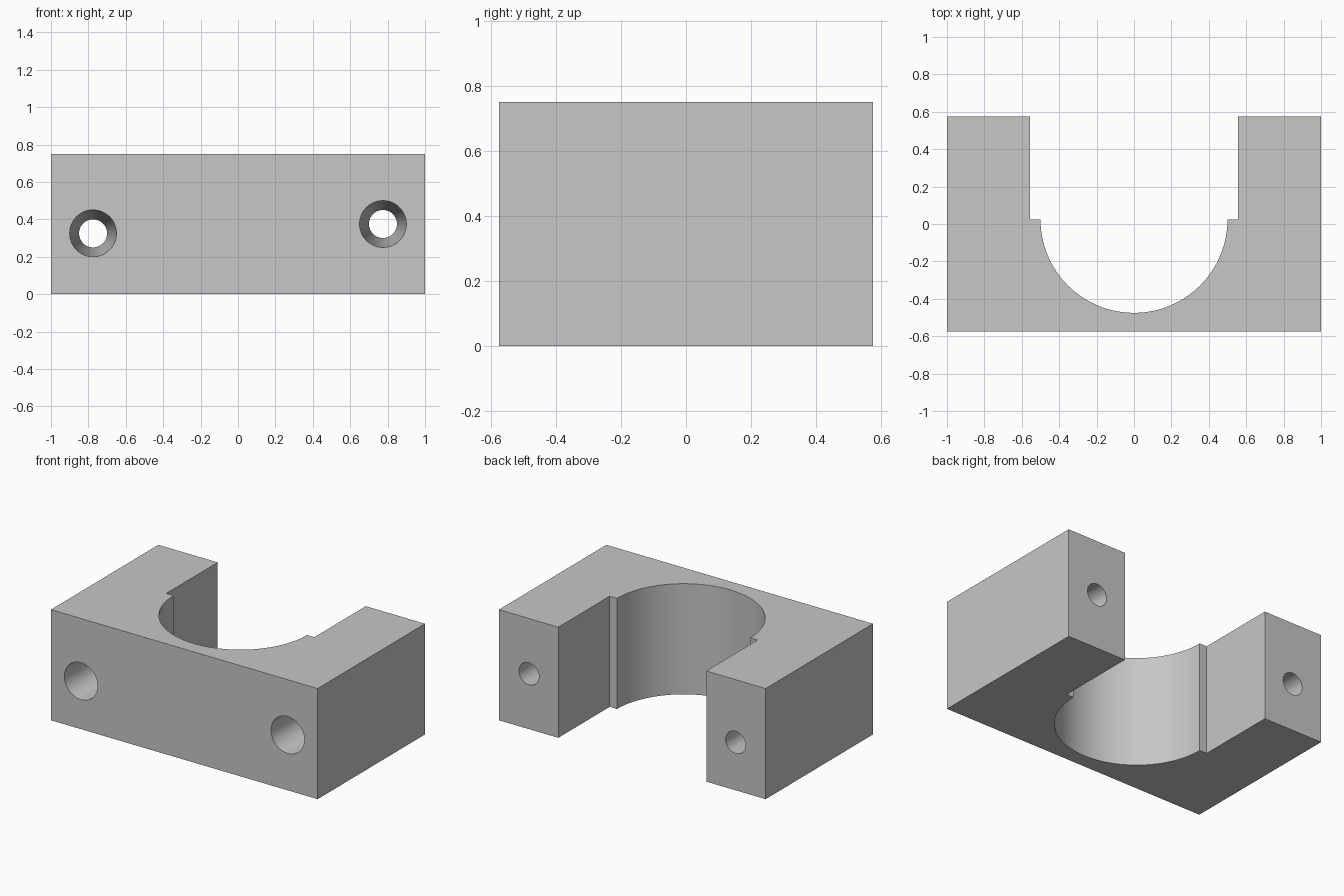
import bpy
import bmesh
import math

cube = bpy.data.objects.get("Cube")
if cube:
    bpy.data.objects.remove(cube, do_unlink=True)

HEIGHT, DEPTH = 0.75, 0.575
SLOT, STEP_Y, RADIUS = 0.555, 0.025, 0.5

grey = bpy.data.materials.new("plain_grey")
grey.use_nodes = True
colour = (0.57, 0.57, 0.57, 1)
grey.diffuse_color = colour
grey.node_tree.nodes["Principled BSDF"].inputs["Base Color"].default_value = colour


def extrude_profile(name, points, height):
    """Solid prism from an anticlockwise outline in the ground plane."""
    bm = bmesh.new()
    face = bm.faces.new([bm.verts.new((x, y, 0)) for x, y in points])
    top = bmesh.ops.extrude_face_region(bm, geom=[face])["geom"]
    bmesh.ops.translate(bm, vec=(0, 0, height),
                        verts=[v for v in top if isinstance(v, bmesh.types.BMVert)])
    bmesh.ops.recalc_face_normals(bm, faces=bm.faces)
    mesh = bpy.data.meshes.new(name)
    bm.to_mesh(mesh)
    bm.free()
    obj = bpy.data.objects.new(name, mesh)
    bpy.context.collection.objects.link(obj)
    mesh.materials.append(grey)
    return obj


# Clamp body: block with a half-round seat and a wider slot behind it
SEGMENTS = 64
arc = [(RADIUS * math.cos(a), STEP_Y + RADIUS * math.sin(a))
       for a in (-math.pi * i / SEGMENTS for i in range(SEGMENTS + 1))]
outline = [(-1, -DEPTH), (1, -DEPTH), (1, DEPTH), (SLOT, DEPTH), (SLOT, STEP_Y)]
outline += arc
outline += [(-SLOT, STEP_Y), (-SLOT, DEPTH), (-1, DEPTH)]
body = extrude_profile("clamp_body", outline, HEIGHT)

# Tapered bolt holes, wide at the front and narrow at the back
FRONT_R, BACK_R, OVER = 0.125, 0.075, 0.02
slope = (FRONT_R - BACK_R) / (2 * DEPTH)
for name, x, z in (("right_hole_cutter", -0.775, 0.325),
                   ("left_hole_cutter", 0.775, 0.375)):
    bpy.ops.mesh.primitive_cone_add(
        vertices=48, radius1=FRONT_R + slope * OVER, radius2=BACK_R - slope * OVER,
        depth=2 * (DEPTH + OVER), location=(x, 0, z), rotation=(-math.pi / 2, 0, 0))
    cutter = bpy.context.object
    cutter.name = name
    cutter.data.materials.append(grey)
    cutter.hide_render = True
    cutter.hide_set(True)
    cut = body.modifiers.new(name, "BOOLEAN")
    cut.operation, cut.solver, cut.object = "DIFFERENCE", "EXACT", cutter

# Bake the cuts, then smooth the curved walls and keep the corners crisp
bpy.ops.object.select_all(action="DESELECT")
body.select_set(True)
bpy.context.view_layer.objects.active = body
for cut in list(body.modifiers):
    cutter = cut.object
    bpy.ops.object.modifier_apply(modifier=cut.name)
    bpy.data.objects.remove(cutter, do_unlink=True)
bpy.ops.object.shade_smooth_by_angle(angle=math.radians(30))
